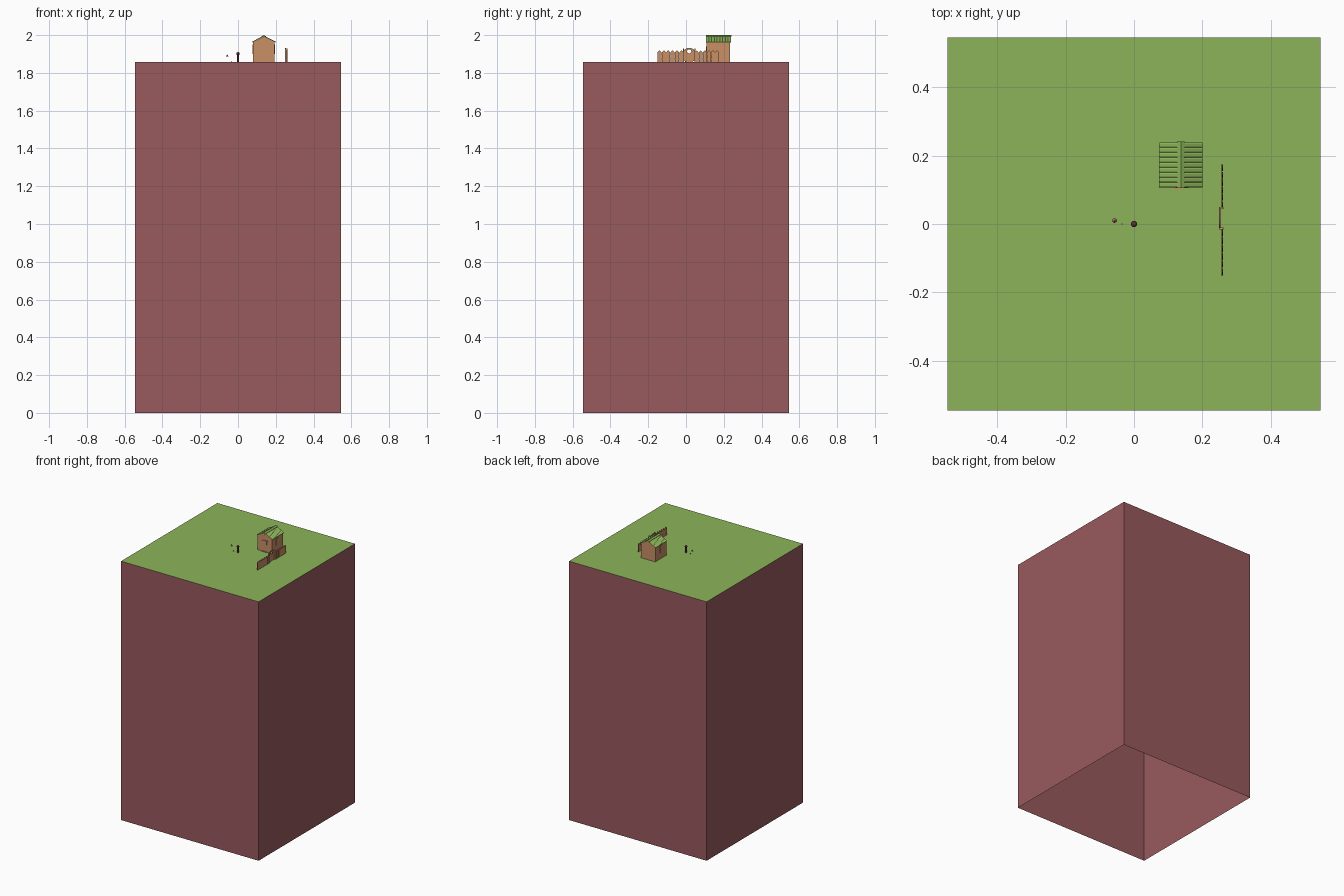
import bpy, bmesh, math
from mathutils import Vector, Matrix

if "Cube" in bpy.data.objects:
    bpy.data.objects.remove(bpy.data.objects["Cube"])


def mat(name, r, g, b):
    m = bpy.data.materials.new(name)
    lin = [(c / 255 / 12.92) if c < 10 else ((c / 255 + 0.055) / 1.055) ** 2.4 for c in (r, g, b)]
    m.diffuse_color = (*lin, 1)
    m.use_nodes = True
    m.node_tree.nodes["Principled BSDF"].inputs["Base Color"].default_value = m.diffuse_color
    return m


RED = mat("earth red", 153, 90, 94)
GREEN = mat("grass green", 140, 180, 90)
TAN = mat("wood tan", 200, 144, 102)
DARK = mat("dark maroon", 105, 52, 66)
PINK = mat("dusty pink", 200, 110, 130)

G = 1.858   # ground height
H = 0.546   # half width of the block


def finish(name, bm, mats, rule=None, fix=True):
    if fix:
        bmesh.ops.recalc_face_normals(bm, faces=bm.faces)
    bm.normal_update()
    if rule:
        for f in bm.faces:
            f.material_index = rule(f)
    me = bpy.data.meshes.new(name)
    bm.to_mesh(me)
    bm.free()
    for m in mats:
        me.materials.append(m)
    ob = bpy.data.objects.new(name, me)
    bpy.context.collection.objects.link(ob)
    return ob


def add_prism(bm, pts, depth):
    """Extrude a closed loop of 3D points by a depth vector."""
    d = Vector(depth)
    a = [bm.verts.new(p) for p in pts]
    b = [bm.verts.new(Vector(p) + d) for p in pts]
    n = len(a)
    bm.faces.new(a)
    bm.faces.new(b[::-1])
    for i in range(n):
        bm.faces.new((a[i], b[i], b[(i + 1) % n], a[(i + 1) % n]))


def add_box(bm, x0, x1, y0, y1, z0, z1):
    add_prism(bm, [(x0, y0, z0), (x1, y0, z0), (x1, y1, z0), (x0, y1, z0)], (0, 0, z1 - z0))


def box(name, m, *dims):
    bm = bmesh.new()
    add_box(bm, *dims)
    return finish(name, bm, [m])


# Ground block: open underneath, grass on top
bm = bmesh.new()
add_box(bm, -H, H, -H, H, 0, G)
bmesh.ops.recalc_face_normals(bm, faces=bm.faces)
bmesh.ops.delete(bm, geom=[f for f in bm.faces if f.normal.z < -0.5], context='FACES_ONLY')
finish("ground_block", bm, [RED, GREEN], lambda f: int(f.normal.z > 0.5), fix=False)

# House walls with gable ends
CX, HW = 0.137, 0.057
Y0, Y1 = 0.109, 0.234
EAVE, PEAK = 1.964, 1.993
bm = bmesh.new()
add_prism(bm, [(CX - HW, Y0, G), (CX + HW, Y0, G), (CX + HW, Y0, EAVE),
               (CX, Y0, PEAK), (CX - HW, Y0, EAVE)], (0, Y1 - Y0, 0))
finish("house_walls", bm, [TAN])

# Corrugated roof, one tiled sheet per side
RY0, RY1, TILES = 0.107, 0.238, 9
for side, label in ((-1, "left"), (1, "right")):
    low = Vector((CX + side * 0.0625, 0, 1.9615))
    top = Vector((CX, 0, 1.9935))
    slope = top - low
    nrm = Vector((-slope.z, 0, slope.x)).normalized()
    if nrm.z < 0:
        nrm = -nrm
    w = (RY1 - RY0) / TILES
    pts = [low + Vector((0, RY1, 0)), low + Vector((0, RY0, 0))]
    for i in range(TILES):
        for t, h in ((0.0, 0.001), (0.25, 0.0035), (0.75, 0.0035)):
            pts.append(low + nrm * h + Vector((0, RY0 + w * (i + t), 0)))
    pts.append(low + nrm * 0.001 + Vector((0, RY1, 0)))
    bm = bmesh.new()
    add_prism(bm, pts, slope)
    finish("roof_" + label, bm, [GREEN])

# Ridge cap
bm = bmesh.new()
add_prism(bm, [(CX - 0.0115, 0.105, 1.9915), (CX, 0.105, 1.9965), (CX + 0.0115, 0.105, 1.9915),
               (CX + 0.0115, 0.105, 1.994), (CX, 0.105, 2.0), (CX - 0.0115, 0.105, 1.994)],
          (0, 0.136, 0))
finish("ridge_cap", bm, [GREEN])

# Window, ledge and step on the front wall; plates on the side walls
box("front_window", TAN, 0.113, 0.153, Y0 - 0.002, Y0, 1.91, 1.936)
box("window_ledge", TAN, 0.121, 0.16, Y0 - 0.004, Y0, 1.936, 1.94)
box("gable_vent", TAN, 0.124, 0.138, Y0 - 0.002, Y0, 1.972, 1.98)
box("front_step", TAN, 0.11, 0.15, Y0 - 0.006, Y0, G, G + 0.004)
box("right_shutter", TAN, CX + HW, CX + HW + 0.002, 0.155, 0.178, 1.90, 1.95)
box("left_shutter", TAN, CX - HW - 0.002, CX - HW, 0.155, 0.178, 1.90, 1.95)

# Picket fence: tan faces, red edges
FX, FT = 0.257, 0.004


def edge_rule(f):
    return int(abs(f.normal.x) < 0.5)


for label, a, b, n in (("front", -0.152, -0.013, 6), ("back", 0.046, 0.175, 6)):
    bm = bmesh.new()
    w = (b - a) / n
    for i in range(n):
        y = a + w * i
        add_prism(bm, [(FX, y + 0.001, G), (FX, y + w - 0.001, G), (FX, y + w - 0.001, 1.909),
                       (FX, y + w / 2, 1.92), (FX, y + 0.001, 1.909)], (FT, 0, 0))
    for z in (1.872, 1.898):
        add_box(bm, FX - 0.001, FX, a, b, z, z + 0.005)
    finish("fence_" + label, bm, [TAN, RED], edge_rule)

# Gate posts
for label, y in (("front", -0.016), ("back", 0.044)):
    box("gate_post_" + label, TAN, 0.249, 0.262, y, y + 0.006, G, 1.928)

# Gate panel with a round opening and arched top
GY, GZ, R, N = 0.017, 1.914, 0.011, 24
bm = bmesh.new()
rings = []
for x in (0.2495, 0.2535):
    inner, outer = [], []
    for i in range(N):
        a = 2 * math.pi * i / N
        c, s = math.cos(a), math.sin(a)
        inner.append(bm.verts.new((x, GY + R * c, GZ + R * s)))
        if s > 0.01:      # arched top
            outer.append(bm.verts.new((x, GY + 0.028 * c, GZ + 0.018 * s)))
        else:             # straight sides and bottom
            k = 1 / max(abs(c) / 0.028, abs(s) / (GZ - G))
            outer.append(bm.verts.new((x, GY + k * c, GZ + k * s)))
    rings.append((inner, outer))
(i0, o0), (i1, o1) = rings
for i in range(N):
    j = (i + 1) % N
    for p, q in ((i0, o0), (o0, o1), (o1, i1), (i1, i0)):
        bm.faces.new((p[i], p[j], q[j], q[i]))
finish("gate_panel", bm, [TAN, RED], edge_rule)

# Small topiary post in the middle: round head on a stalk
bm = bmesh.new()
bmesh.ops.create_icosphere(bm, subdivisions=2, radius=0.0095, matrix=Matrix.Translation((0, 0, 1.901)))
finish("post_head", bm, [DARK])
bm = bmesh.new()
bmesh.ops.create_cone(bm, cap_ends=True, segments=8, radius1=0.006, radius2=0.005, depth=0.038,
                      matrix=Matrix.Translation((0, 0, G + 0.019)))
finish("post_stalk", bm, [DARK])

# Floating cone marker and a tiny chip on the ground
bm = bmesh.new()
bmesh.ops.create_cone(bm, cap_ends=True, segments=10, radius1=0.007, radius2=0.001, depth=0.013,
                      matrix=Matrix.Translation((-0.057, 0.01, 1.892)))
finish("floating_cone", bm, [PINK])
box("ground_chip", DARK, -0.038, -0.033, -0.001, 0.001, G, G + 0.003)
